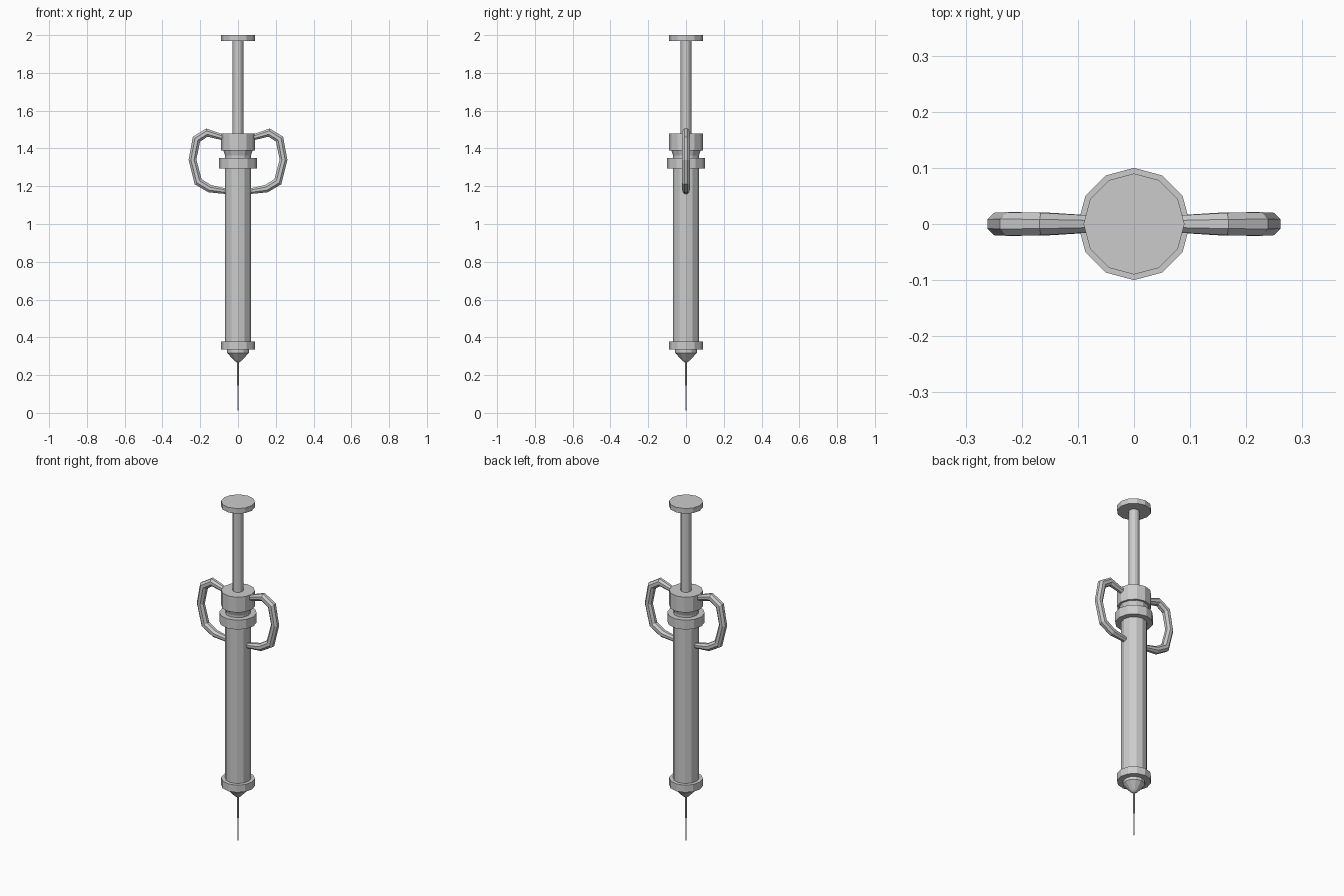
import bpy, bmesh, math
from mathutils import Vector

if "Cube" in bpy.data.objects:
    bpy.data.objects.remove(bpy.data.objects["Cube"])


def make_object(name, rings):
    """Skin a list of equal-sided vertex rings and cap both ends."""
    bm = bmesh.new()
    loops = [[bm.verts.new(p) for p in ring] for ring in rings]
    n = len(loops[0])
    for a, b in zip(loops, loops[1:]):
        for i in range(n):
            j = (i + 1) % n
            bm.faces.new((a[i], a[j], b[j], b[i]))
    bm.faces.new(loops[0])
    bm.faces.new(loops[-1])
    bmesh.ops.recalc_face_normals(bm, faces=bm.faces)
    mesh = bpy.data.meshes.new(name)
    bm.to_mesh(mesh)
    bm.free()
    obj = bpy.data.objects.new(name, mesh)
    bpy.context.collection.objects.link(obj)
    return obj


def lathe(name, profile, sides=12):
    """Turn (radius, z) points around the z axis."""
    angles = [2 * math.pi * i / sides for i in range(sides)]
    return make_object(name, [[(r * math.cos(a), r * math.sin(a), z) for a in angles]
                              for r, z in profile])


def tube(name, path, sides=8):
    """Mitred tube along (x, z, radius) points in the xz plane."""
    pts = [Vector((x, 0, z)) for x, z, r in path]
    rings = []
    for i, p in enumerate(pts):
        before = (p - pts[max(i - 1, 0)]).normalized()
        after = (pts[min(i + 1, len(pts) - 1)] - p).normalized()
        t = (before + after).normalized()
        side = Vector((t.z, 0, -t.x))
        miter = 1 / max(t.dot(after), t.dot(before))
        r = path[i][2] / math.cos(math.pi / sides)
        ring = []
        for k in range(sides):
            a = 2 * math.pi * (k + 0.5) / sides
            ring.append(p + side * (r * miter * math.cos(a)) + Vector((0, r * math.sin(a), 0)))
        rings.append(ring)
    return make_object(name, rings)


# Plunger: thumb disc and rod
lathe("thumb_disc", [(0.09, 1.97), (0.09, 2.0)])
lathe("plunger_rod", [(0.029, 1.40), (0.029, 1.975)])

# Top collar with narrow neck, and the wide ring below it
lathe("top_collar", [(0.068, 1.34), (0.068, 1.362), (0.078, 1.39), (0.09, 1.39), (0.09, 1.48)])
lathe("upper_ring", [(0.1, 1.295), (0.1, 1.35)])

# Barrel and lower ring
lathe("barrel", [(0.069, 0.36), (0.069, 1.31)])
lathe("lower_ring", [(0.09, 0.335), (0.09, 0.378)])

# Nozzle cone and stepped needle
lathe("nozzle", [(0.008, 0.268), (0.02, 0.277), (0.058, 0.318), (0.058, 0.34)])
lathe("needle_base", [(0.005, 0.145), (0.005, 0.275)], 8)
lathe("needle", [(0.0008, 0.0), (0.0025, 0.04), (0.0025, 0.15)], 8)

# Finger loops, mirrored left and right
loop = [(0.075, 1.458, 0.016), (0.095, 1.463, 0.016), (0.165, 1.484, 0.02),
        (0.22, 1.449, 0.021), (0.241, 1.34, 0.02), (0.211, 1.224, 0.021),
        (0.15, 1.187, 0.02), (0.055, 1.172, 0.014)]
for label, s in (("right", 1), ("left", -1)):
    tube("finger_loop_" + label, [(s * x, z, r) for x, z, r in loop])
